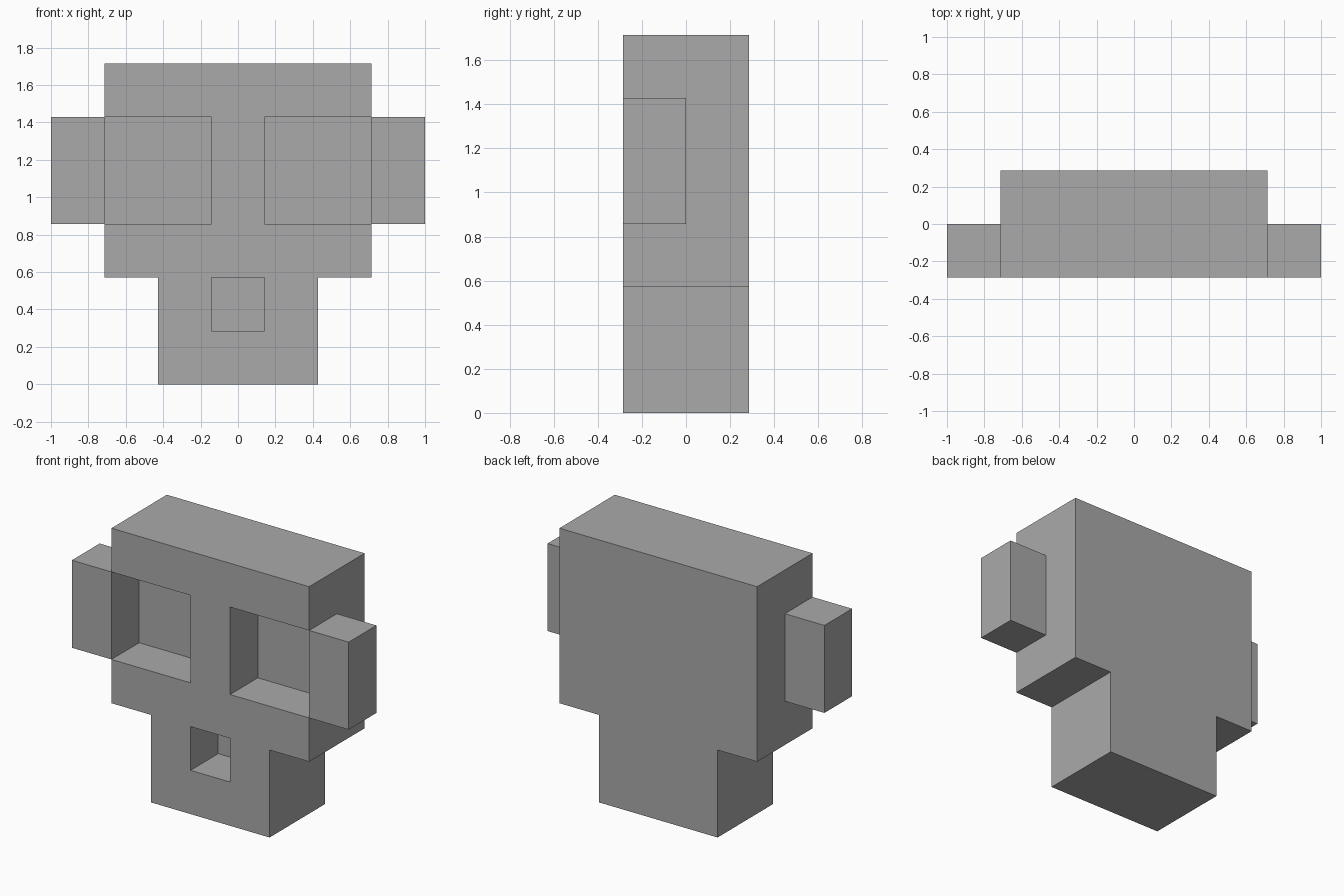
import bpy
import bmesh

if "Cube" in bpy.data.objects:
    bpy.data.objects.remove(bpy.data.objects["Cube"], do_unlink=True)

U = 2 / 7  # block size; the model is seven blocks wide

gray = bpy.data.materials.new("plain_gray")
gray.use_nodes = True
color = (0.4, 0.4, 0.4, 1)
gray.diffuse_color = color
gray.node_tree.nodes["Principled BSDF"].inputs["Base Color"].default_value = color


def prism(name, outline, y0, y1):
    """Extrude an outline of (x, z) block coordinates from y0 to y1."""
    bm = bmesh.new()
    face = bm.faces.new([bm.verts.new((x * U, y0 * U, z * U)) for x, z in outline])
    ext = bmesh.ops.extrude_face_region(bm, geom=[face], use_keep_orig=True)
    moved = [v for v in ext["geom"] if isinstance(v, bmesh.types.BMVert)]
    bmesh.ops.translate(bm, verts=moved, vec=(0, (y1 - y0) * U, 0))
    bmesh.ops.recalc_face_normals(bm, faces=bm.faces)
    mesh = bpy.data.meshes.new(name)
    bm.to_mesh(mesh)
    bm.free()
    mesh.materials.append(gray)
    obj = bpy.data.objects.new(name, mesh)
    bpy.context.collection.objects.link(obj)
    return obj


def box(name, x0, x1, z0, z1, y0, y1):
    return prism(name, [(x0, z0), (x1, z0), (x1, z1), (x0, z1)], y0, y1)


# Skull with the narrower jaw below
half = [(1.5, 0), (1.5, 2), (2.5, 2), (2.5, 6)]
skull = prism("skull", half + [(-x, z) for x, z in reversed(half)], -1, 1)

# Eye sockets run out through the sides, where the side blocks close them
cutters = [
    box("left_socket_cutter", 0.5, 3, 3, 5, -2, 0),
    box("right_socket_cutter", -3, -0.5, 3, 5, -2, 0),
    box("mouth_cutter", -0.5, 0.5, 1, 2, -2, 0),
]
for cutter in cutters:
    cut = skull.modifiers.new(cutter.name, "BOOLEAN")
    cut.operation = "DIFFERENCE"
    cut.solver = "EXACT"
    cut.object = cutter
    cutter.hide_render = True
    cutter.hide_set(True)

# Side blocks
box("left_side_block", 2.5, 3.5, 3, 5, -1, 0)
box("right_side_block", -3.5, -2.5, 3, 5, -1, 0)
